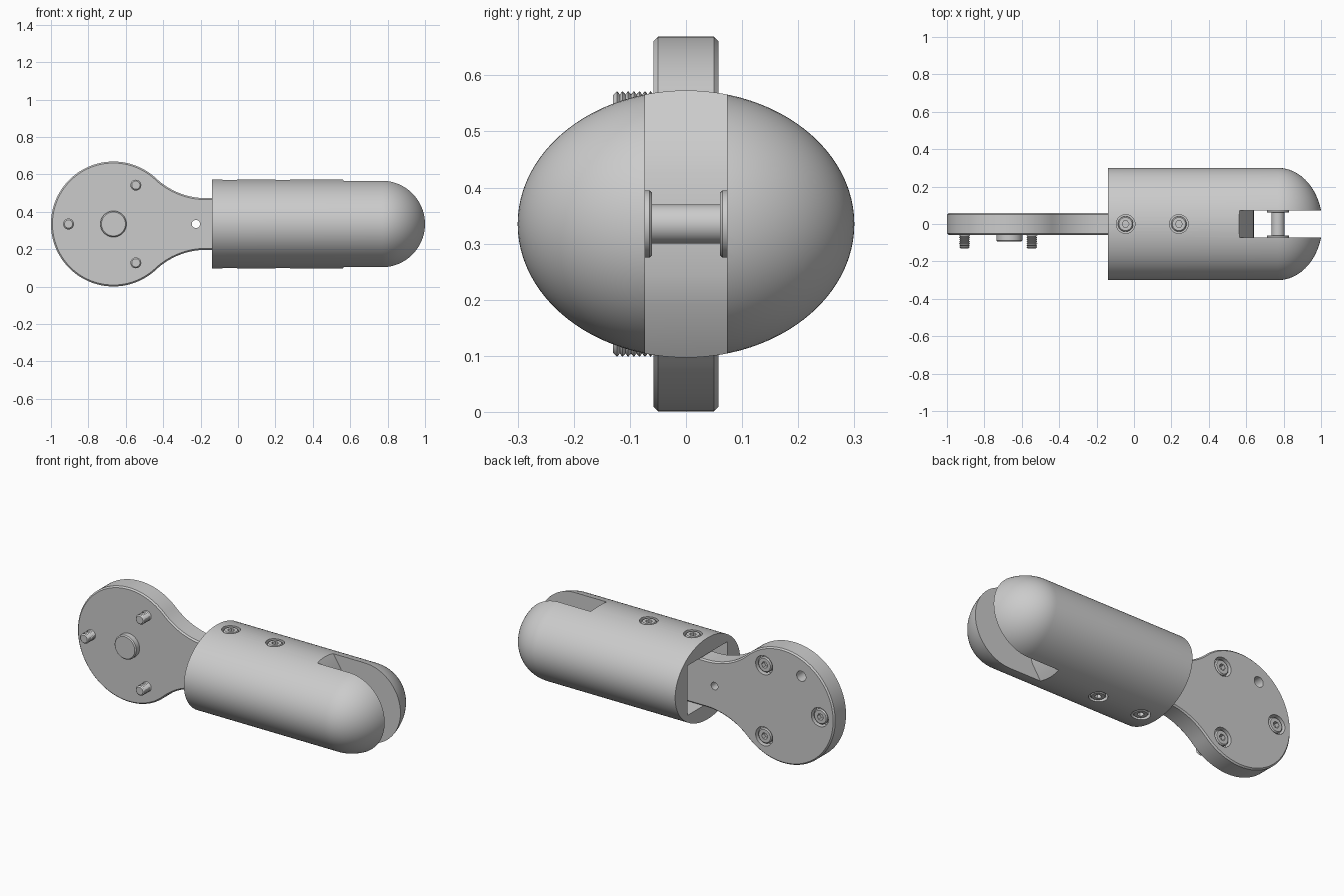
import bpy, bmesh
from math import sin, cos, pi, atan2, hypot
from mathutils import Matrix, Vector

if "Cube" in bpy.data.objects:
    bpy.data.objects.remove(bpy.data.objects["Cube"])

ZC = 0.335                    # height of the long axis
DISC_X, DISC_R = -0.666, 0.334
HALF_T = 0.058                # half thickness of the arm plate
BOLT_R = 0.24
PIN_X = 0.77
SLOT = 0.073

AXES = {"y": Matrix.Rotation(-pi / 2, 4, "X"), "-y": Matrix.Rotation(pi / 2, 4, "X"),
        "z": Matrix.Identity(4), "-z": Matrix.Rotation(pi, 4, "X")}


def finish(name, bm, smooth=True):
    bmesh.ops.recalc_face_normals(bm, faces=bm.faces)
    mesh = bpy.data.meshes.new(name)
    bm.to_mesh(mesh)
    bm.free()
    ob = bpy.data.objects.new(name, mesh)
    bpy.context.collection.objects.link(ob)
    if smooth:
        shade(ob)
    return ob


def activate(ob):
    bpy.ops.object.select_all(action="DESELECT")
    ob.select_set(True)
    bpy.context.view_layer.objects.active = ob


def shade(ob):
    activate(ob)
    bpy.ops.object.shade_smooth_by_angle(angle=0.6)


def loft(name, rings, smooth=True):
    """Skin equal-length rings of points and cap both ends."""
    bm = bmesh.new()
    loops = [[bm.verts.new(p) for p in ring] for ring in rings]
    n = len(loops[0])
    for a, b in zip(loops, loops[1:]):
        for i in range(n):
            j = (i + 1) % n
            bm.faces.new((a[i], a[j], b[j], b[i]))
    bm.faces.new(loops[0])
    bm.faces.new(loops[-1])
    return finish(name, bm, smooth)


def lathe(name, profile, at, axis, sides=40):
    """Turn (radius, height) pairs about an axis through a point."""
    move = Matrix.Translation(at) @ AXES[axis]
    rings = [[move @ Vector((r * cos(2 * pi * i / sides), r * sin(2 * pi * i / sides), h))
              for i in range(sides)] for r, h in profile]
    return loft(name, rings)


def prism(name, outline, y0, y1):
    return loft(name, [[(x, y, z) for x, z in outline] for y in (y0, y1)])


def cut(target, cutters):
    for c in cutters:
        mod = target.modifiers.new("cut", "BOOLEAN")
        mod.operation, mod.solver, mod.object = "DIFFERENCE", "EXACT", c
        activate(target)
        bpy.ops.object.modifier_apply(modifier=mod.name)
        bpy.data.objects.remove(c)
    shade(target)


def socket_head(name, r, at, axis):
    """Round screw head with a hexagonal recess."""
    head = lathe(name, [(r, -0.04), (r, -0.006), (r - 0.006, 0)], at, axis)
    cut(head, [lathe("socket_cutter", [(r * 0.45, -0.025), (r * 0.45, 0.02)], at, axis, 6)])
    return head


# Housing: elliptical barrel with a rounded nose
def section(x, s, n=96):
    return [(x, 0.3 * s * cos(2 * pi * i / n), ZC + 0.238 * s * sin(2 * pi * i / n))
            for i in range(n)]


dome = [k / 24 * pi / 2 for k in range(24)] + [pi / 2 - 0.02]
housing = loft("housing", [section(-0.14, 1)] +
               [section(PIN_X + 0.237 * sin(a), cos(a)) for a in dome])

# Pulley slot, arm pocket and screw counterbores
upper = [(0.53, 0.285), (0.62, 0.145), (0.633, 0.09), (0.639, 0.045)]
wall = upper + [(0.641, 0)] + [(x, -z) for x, z in reversed(upper)]
slot = prism("slot_cutter", [(x, ZC + z) for x, z in wall + [(1.2, -0.285), (1.2, 0.285)]],
             -SLOT, SLOT)
pocket = prism("pocket_cutter", [(x, ZC + z) for x, z in
               ((-0.3, -0.145), (0.4, -0.145), (0.4, 0.145), (-0.3, 0.145))], -0.185, 0.185)
cutters = [slot, pocket]
for x in (-0.045, 0.24):
    for axis, s in (("z", 1), ("-z", -1)):
        cutters.append(lathe("bore_cutter", [(0.05, -0.04), (0.05, 0.05)],
                             (x, 0, ZC + s * 0.238), axis))
cut(housing, cutters)

for x in (-0.045, 0.24):
    for axis, s, side in (("z", 1, "top"), ("-z", -1, "bottom")):
        socket_head(f"{side}_clamp_screw", 0.041, (x, 0, ZC + s * 0.234), axis)

# Pulley pin with an end flange on each side
lathe("pin", [(0.035, -SLOT - 0.01), (0.035, SLOT + 0.01)], (PIN_X, 0, ZC), "y")
for axis, s in (("y", -1), ("-y", 1)):
    lathe("pin_flange", [(0.06, -0.005), (0.06, 0.008), (0.056, 0.012)],
          (PIN_X, s * SLOT, ZC), axis)

# Arm plate: disc blending through fillets into a straight neck
NECK, FILLET_X = 0.138, -0.17
run = FILLET_X - DISC_X
fillet = (run ** 2 + NECK ** 2 - DISC_R ** 2) / (2 * (DISC_R - NECK))
join = atan2(NECK + fillet, run)


def arm_half(inset):
    r, f = DISC_R - inset, fillet + inset
    pts = [(0.35 - inset, NECK - inset)]
    for k in range(17):
        a = -pi / 2 + (join - pi / 2) * k / 16
        pts.append((FILLET_X + f * cos(a), NECK + fillet + f * sin(a)))
    for k in range(1, 49):
        a = join + (pi - join) * k / 48
        pts.append((DISC_X + r * cos(a), r * sin(a)))
    return pts


def arm_ring(y, inset):
    half = arm_half(inset)
    full = half + [(x, -z) for x, z in reversed(half[:-1])]
    return [(x, y, ZC + z) for x, z in full]


arm = loft("arm_plate", [arm_ring(-HALF_T, 0.008), arm_ring(-HALF_T + 0.008, 0),
                         arm_ring(HALF_T - 0.008, 0), arm_ring(HALF_T, 0.008)])


def on_bolt_circle(angle, y):
    return (DISC_X + BOLT_R * cos(angle), y, ZC + BOLT_R * sin(angle))


bolts = [pi / 3, pi, -pi / 3]
holes = [lathe("hole_cutter", [(0.022, -0.2), (0.022, 0.2)], (-0.225, 0, ZC), "y"),
         lathe("locator_cutter", [(0.03, -0.07), (0.03, 0.05)],
               on_bolt_circle(2 * pi / 3, HALF_T), "y")]
holes += [lathe("bore_cutter", [(0.055, -0.04), (0.055, 0.05)], on_bolt_circle(a, HALF_T), "y")
          for a in bolts]
cut(arm, holes)

# Centre boss on the front of the disc
lathe("centre_boss", [(0.07, -0.02), (0.07, 0.03), (0.064, 0.036)],
      (DISC_X, -HALF_T, ZC), "-y", 48)

# Mounting screws: socket heads behind, threaded ends in front
thread = [(0.023, -0.03)]
for k in range(7):
    thread += [(0.023, k * 0.01), (0.029, k * 0.01 + 0.005)]
thread += [(0.022, 0.072)]
for a in bolts:
    socket_head("mounting_screw_head", 0.044, on_bolt_circle(a, HALF_T - 0.004), "y")
    lathe("mounting_screw_thread", thread, on_bolt_circle(a, -HALF_T), "-y", 24)
